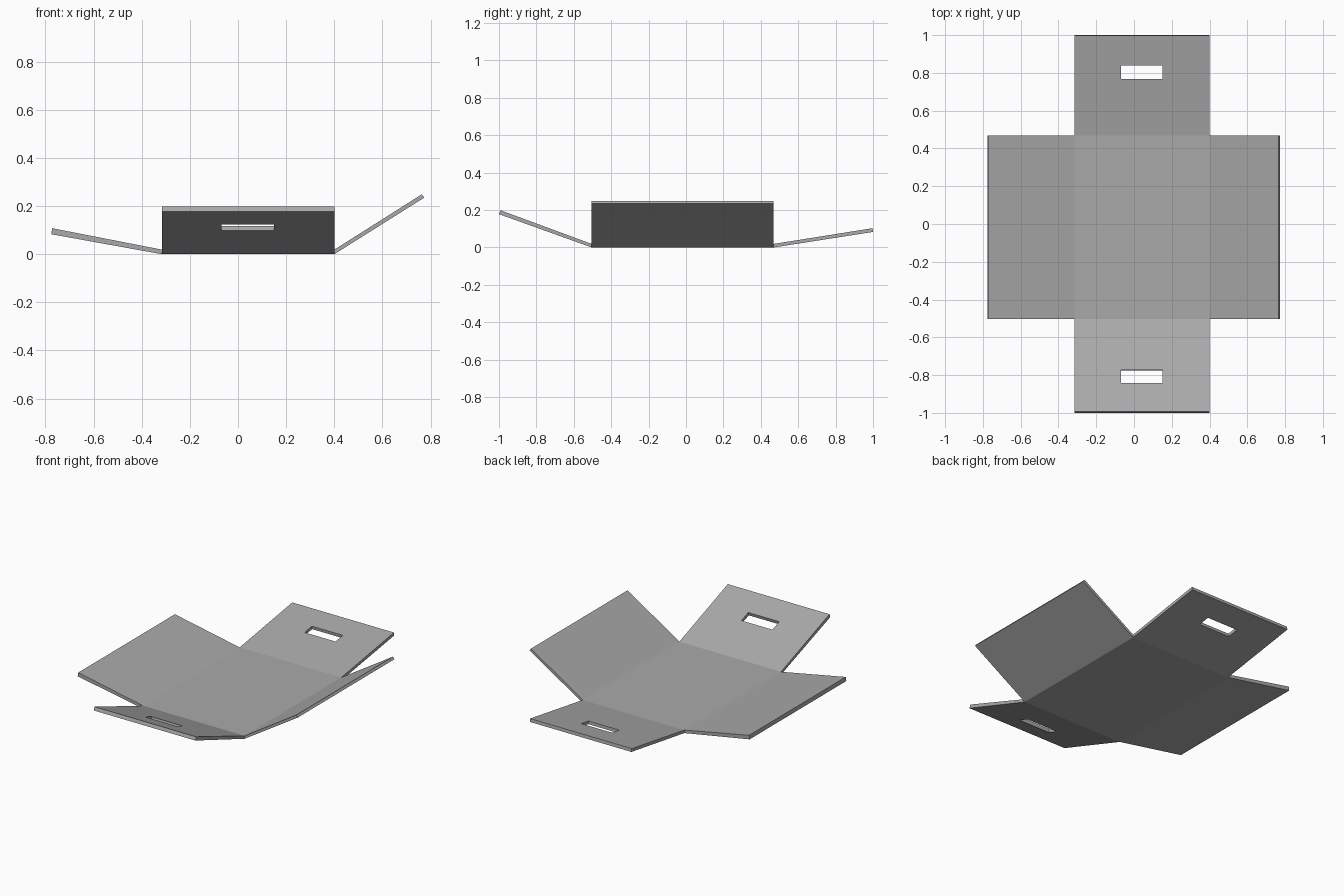
import bpy
import bmesh
from mathutils import Vector

if "Cube" in bpy.data.objects:
    bpy.data.objects.remove(bpy.data.objects["Cube"])

# Single flat grey cardboard colour
card = bpy.data.materials.new("cardboard_grey")
card.use_nodes = True
GREY = (0.4, 0.4, 0.4, 1)
card.diffuse_color = GREY
card.node_tree.nodes["Principled BSDF"].inputs["Base Color"].default_value = GREY

LEFT, RIGHT, FRONT, BACK = 0.40, -0.316, -0.504, 0.468
THICK = 0.019


def finish(name, bm):
    bmesh.ops.remove_doubles(bm, verts=bm.verts, dist=1e-5)
    bmesh.ops.recalc_face_normals(bm, faces=bm.faces)
    mesh = bpy.data.meshes.new(name)
    bm.to_mesh(mesh)
    bm.free()
    mesh.materials.append(card)
    bpy.context.collection.objects.link(bpy.data.objects.new(name, mesh))


def quad(bm, points):
    bm.faces.new([bm.verts.new(p) for p in points])


def flap(name, axis, hinge, span, low_tip, high_tip, slot=None):
    """Tapered slab from the hinge to its tip; slot = (across range, along range)."""
    def point(a, t, top):
        base = Vector((hinge, THICK if top else 0))
        r, z = base.lerp(Vector(high_tip if top else low_tip), t)
        return (r, a, z) if axis == "x" else (a, r, z)

    across, along = list(span), [0, 1]
    if slot:
        across[1:1] = slot[0]
        along[1:1] = slot[1]
    cells = {(i, j) for i in range(len(across) - 1) for j in range(len(along) - 1)}
    if slot:
        cells.remove((1, 1))

    bm = bmesh.new()
    for i, j in cells:
        ring = [(i, j), (i + 1, j), (i + 1, j + 1), (i, j + 1)]
        for top in (True, False):
            quad(bm, [point(across[m], along[n], top) for m, n in ring])
        # Walls on open borders, leaving the fold line joined to the base
        neighbours = [(i, j - 1), (i + 1, j), (i, j + 1), (i - 1, j)]
        for k, other in enumerate(neighbours):
            if other in cells or other[1] < 0:
                continue
            (m, n), (p, q) = ring[k], ring[(k + 1) % 4]
            quad(bm, [point(across[m], along[n], False), point(across[p], along[q], False),
                      point(across[p], along[q], True), point(across[m], along[n], True)])
    finish(name, bm)


# Flat base, open at its four fold lines
bm = bmesh.new()
corners = [(RIGHT, FRONT), (LEFT, FRONT), (LEFT, BACK), (RIGHT, BACK)]
quad(bm, [(x, y, THICK) for x, y in corners])
quad(bm, [(x, y, 0) for x, y in reversed(corners)])
finish("base_panel", bm)

# Plain side flaps
flap("right_flap", "x", RIGHT, (FRONT, BACK), (-0.776, 0.083), (-0.772, 0.108))
flap("left_flap", "x", LEFT, (FRONT, BACK), (0.774, 0.235), (0.764, 0.249))

# End flaps with hand-hold slots
HOLD = (-0.068, 0.15)
flap("front_flap", "y", FRONT, (RIGHT, LEFT), (-1.0, 0.178), (-0.992, 0.199),
     (HOLD, (0.55, 0.69)))
flap("back_flap", "y", BACK, (RIGHT, LEFT), (1.0, 0.083), (0.997, 0.103),
     (HOLD, (0.565, 0.704)))
